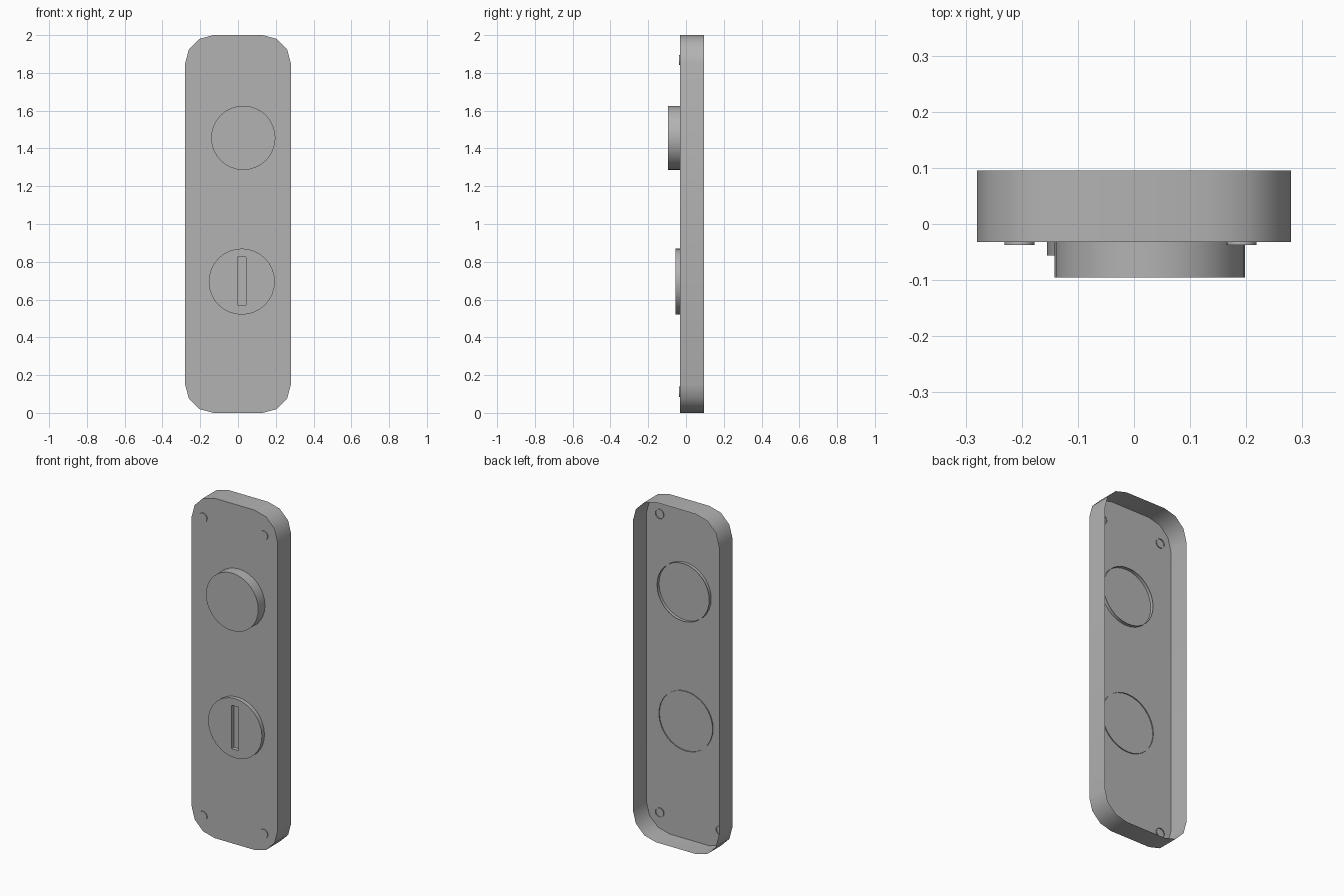
import bpy, bmesh, math

if "Cube" in bpy.data.objects:
    bpy.data.objects.remove(bpy.data.objects["Cube"])

SIDES = 32

# Dark grey shared by every part
grey = bpy.data.materials.new("dark_grey")
grey.diffuse_color = (0.45, 0.45, 0.45, 1)
grey.use_nodes = True
grey.node_tree.nodes["Principled BSDF"].inputs["Base Color"].default_value = grey.diffuse_color


def finish(bm, name):
    bmesh.ops.recalc_face_normals(bm, faces=bm.faces[:])
    me = bpy.data.meshes.new(name)
    bm.to_mesh(me)
    bm.free()
    me.shade_smooth()
    me.set_sharp_from_angle(angle=math.radians(35))
    me.materials.append(grey)
    ob = bpy.data.objects.new(name, me)
    bpy.context.collection.objects.link(ob)
    return ob


def loop(bm, points, y):
    return [bm.verts.new((x, y, z)) for x, z in points]


def walls(bm, a, b):
    n = len(a)
    for i in range(n):
        j = (i + 1) % n
        bm.faces.new((a[i], a[j], b[j], b[i]))


def circle(cx, cz, r, sides=SIDES):
    return [(cx + r * math.cos(2 * math.pi * i / sides),
             cz + r * math.sin(2 * math.pi * i / sides)) for i in range(sides)]


def rounded_rect(hw, height, r, steps):
    pts = []
    corners = [(hw - r, height - r), (r - hw, height - r), (r - hw, r), (hw - r, r)]
    for k, (cx, cz) in enumerate(corners):
        for s in range(steps + 1):
            a = math.radians(90 * (k + s / steps))
            pts.append((cx + r * math.cos(a), cz + r * math.sin(a)))
    return pts


def cup(name, points, front, back):
    """Closed front face with side walls, open at the back."""
    bm = bmesh.new()
    f, b = loop(bm, points, front), loop(bm, points, back)
    walls(bm, f, b)
    bm.faces.new(f)
    return finish(bm, name)


def slotted_cup(name, points, slot, front, back, floor):
    """Cup whose front face has a recessed slot."""
    bm = bmesh.new()
    f, b = loop(bm, points, front), loop(bm, points, back)
    s, d = loop(bm, slot, front), loop(bm, slot, floor)
    walls(bm, f, b)
    walls(bm, s, d)
    bm.faces.new(d)
    rim = [bm.edges.get((r[i], r[(i + 1) % len(r)])) for r in (f, s) for i in range(len(r))]
    bmesh.ops.triangle_fill(bm, edges=rim, use_beauty=True, normal=(0, -1, 0))
    return finish(bm, name)


# Back plate, hollow behind
cup("plate", rounded_rect(0.28, 2.0, 0.15, 3), -0.032, 0.095)

# Upper round button
cup("button", circle(0.028, 1.456, 0.17), -0.095, -0.013)

# Lower disc with its upright slot
slot = [(-0.003, 0.57), (0.042, 0.57), (0.042, 0.825), (-0.003, 0.825)]
slotted_cup("slotted_disc", circle(0.02, 0.695, 0.175), slot, -0.056, -0.026, -0.033)

# Corner screws
for side, x in (("left", -0.204), ("right", 0.191)):
    for level, z in (("lower", 0.112), ("upper", 1.868)):
        cup(f"screw_{level}_{side}", circle(x, z, 0.027, 16), -0.037, -0.026)
